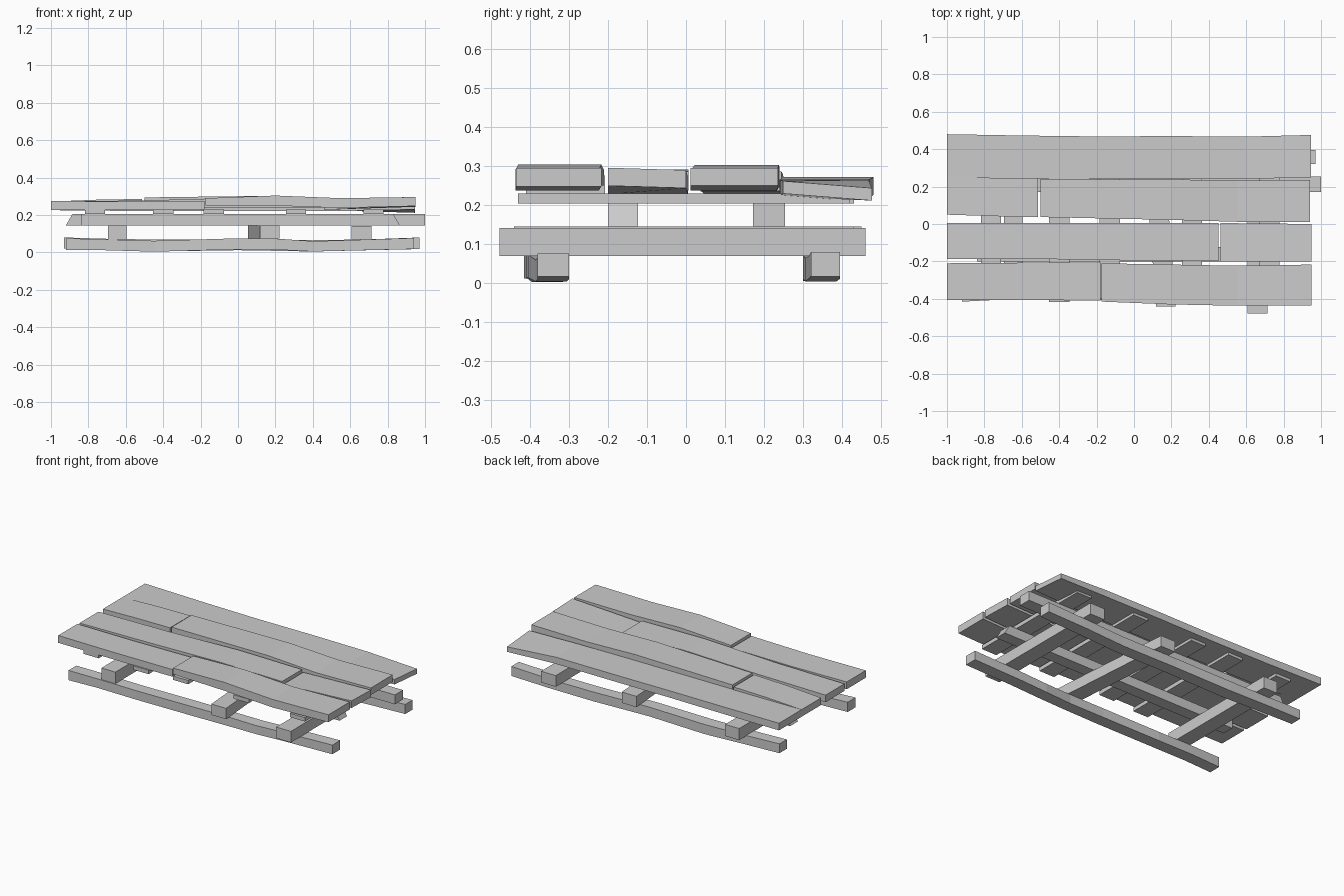
import bpy, bmesh


def loft(name, rings):
    """Closed solid skinned through a list of four-point rings."""
    bm = bmesh.new()
    vs = [[bm.verts.new(p) for p in r] for r in rings]
    for a, b in zip(vs, vs[1:]):
        for i in range(4):
            j = (i + 1) % 4
            bm.faces.new((a[i], a[j], b[j], b[i]))
    bm.faces.new(vs[0])
    bm.faces.new(vs[-1])
    bmesh.ops.recalc_face_normals(bm, faces=bm.faces)
    me = bpy.data.meshes.new(name)
    bm.to_mesh(me)
    bm.free()
    ob = bpy.data.objects.new(name, me)
    bpy.context.collection.objects.link(ob)
    return ob


def board(name, stations):
    """Board along x; station = x, y min, y max, bottom z, top z, rise toward +y."""
    loft(name, [[(x, y0, z0), (x, y1, z0 + t), (x, y1, z1 + t), (x, y0, z1)]
                for x, y0, y1, z0, z1, t in stations])


def cross(name, x0, x1, w, y0, y1, z0, z1):
    """Straight bar along y, from centre x0 at the front to x1 at the back."""
    h = w / 2
    loft(name, [[(x - h, y, z0), (x + h, y, z0), (x + h, y, z1), (x - h, y, z1)]
                for x, y in ((x0, y0), (x1, y1))])


# Wavy bottom runners
board("front_runner", [
    (-0.92, -0.415, -0.335, 0.012, 0.075, 0), (-0.72, -0.405, -0.325, 0.012, 0.07, 0),
    (-0.45, -0.395, -0.315, 0.004, 0.062, 0), (-0.05, -0.41, -0.33, 0.015, 0.074, 0),
    (0.2, -0.405, -0.33, 0.015, 0.074, 0), (0.4, -0.385, -0.305, 0.005, 0.06, 0),
    (0.6, -0.38, -0.30, 0.01, 0.066, 0), (0.94, -0.38, -0.30, 0.018, 0.077, 0)])
board("back_runner", [
    (-0.93, 0.30, 0.375, 0.02, 0.08, 0), (-0.7, 0.30, 0.38, 0.015, 0.073, 0),
    (-0.4, 0.30, 0.385, 0.006, 0.068, 0), (0.0, 0.30, 0.38, 0.012, 0.072, 0),
    (0.4, 0.305, 0.385, 0.005, 0.065, 0), (0.7, 0.315, 0.395, 0.012, 0.07, 0),
    (0.97, 0.32, 0.395, 0.018, 0.08, 0)])

# Heavy cross beams
cross("cross_beam_left", -0.645, -0.645, 0.10, -0.40, 0.45, 0.07, 0.145)
cross("cross_beam_middle", 0.17, 0.105, 0.105, -0.44, 0.43, 0.075, 0.145)
cross("cross_beam_right", 0.66, 0.66, 0.105, -0.478, 0.46, 0.07, 0.142)

# Long bearers with one slanted end each
for name, y0, y1, bot, top in (("front_bearer", -0.20, -0.123, (-0.84, 0.865), (-0.84, 0.83)),
                               ("back_bearer", 0.172, 0.254, (-0.92, 1.0), (-0.885, 1.0))):
    loft(name, [[(b, y0, 0.145), (b, y1, 0.145), (t, y1, 0.206), (t, y0, 0.206)]
                for b, t in zip(bot, top)])

# Thin slats under the deck
for i, (x, y0, y1) in enumerate(((-0.765, -0.405, 0.42), (-0.40, -0.418, 0.43),
                                 (-0.13, -0.40, 0.42), (0.31, -0.41, 0.43),
                                 (0.725, -0.43, 0.42))):
    cross(f"slat_{i + 1}", x, x, 0.108, y0, y1, 0.205, 0.23)

# Deck planks, rows from front to back
board("deck_row1_left", [
    (-1, -0.405, -0.21, 0.228, 0.275, 0), (-0.6, -0.405, -0.207, 0.226, 0.272, 0),
    (-0.18, -0.41, -0.207, 0.23, 0.276, 0)])
board("deck_row1_right", [
    (-0.173, -0.415, -0.21, 0.25, 0.29, 0), (0.2, -0.43, -0.217, 0.25, 0.304, 0),
    (0.55, -0.437, -0.223, 0.238, 0.29, 0), (0.95, -0.435, -0.217, 0.248, 0.296, 0)])
board("deck_row2_left", [
    (-1, -0.187, 0.005, 0.226, 0.272, 0), (-0.5, -0.187, 0.005, 0.232, 0.278, 0),
    (0, -0.195, 0.006, 0.24, 0.292, 0), (0.452, -0.197, 0.006, 0.24, 0.287, 0)])
board("deck_row2_right", [
    (0.462, -0.2, 0.005, 0.228, 0.272, 0), (0.95, -0.2, 0.0, 0.25, 0.296, -0.006)])
board("deck_row3_left", [
    (-1, 0.05, 0.25, 0.226, 0.272, 0), (-0.75, 0.042, 0.247, 0.234, 0.282, 0),
    (-0.512, 0.037, 0.245, 0.236, 0.286, 0)])
board("deck_row3_right", [
    (-0.5, 0.037, 0.24, 0.245, 0.294, 0), (0.2, 0.022, 0.238, 0.248, 0.303, 0),
    (0.55, 0.012, 0.233, 0.238, 0.29, 0), (0.94, 0.012, 0.235, 0.25, 0.296, 0)])
board("deck_row4", [
    (-1, 0.25, 0.48, 0.226, 0.272, 0), (-0.6, 0.243, 0.473, 0.222, 0.268, 0),
    (-0.2, 0.24, 0.468, 0.222, 0.266, 0), (0.2, 0.24, 0.47, 0.222, 0.266, 0),
    (0.6, 0.242, 0.467, 0.222, 0.265, 0), (0.945, 0.248, 0.476, 0.23, 0.262, -0.018)])
